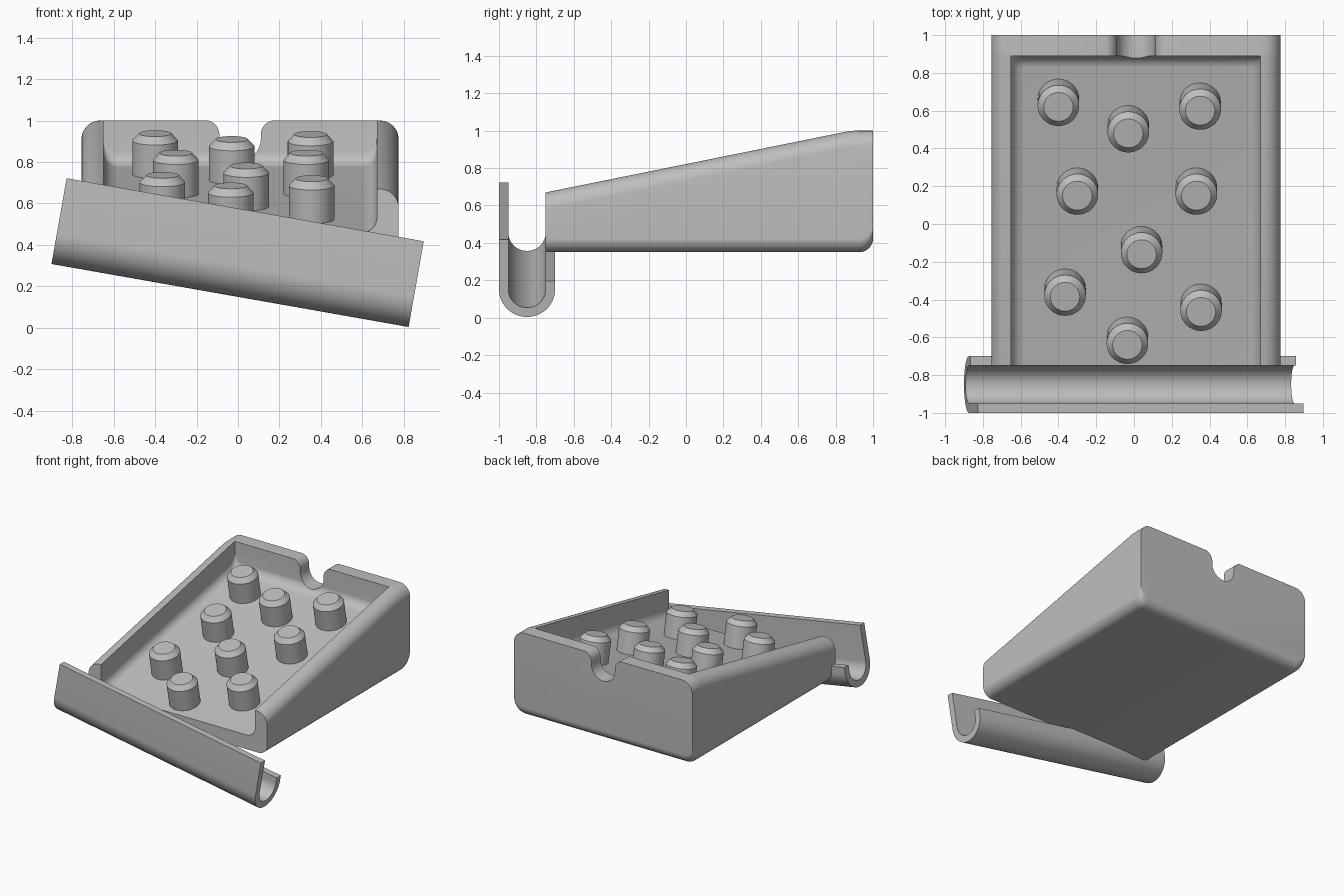
import bpy, bmesh
from math import sin, cos, pi, radians, atan
from mathutils import Matrix, Vector

old = bpy.data.objects.get("Cube")
if old:
    bpy.data.objects.remove(old)

grey = bpy.data.materials.new("plain grey")
grey.use_nodes = True
colour = (0.52, 0.52, 0.52, 1)
grey.diffuse_color = colour
grey.node_tree.nodes["Principled BSDF"].inputs["Base Color"].default_value = colour

MID = 0.01                 # centre line of the tray
FRONT, BACK, INNER = -0.75, 1.0, 0.89
SLOPE = 0.2
TILT = atan(SLOPE)


def arc(cx, cz, r, a0, a1, n=12):
    """Points of an arc, angles in degrees."""
    steps = [radians(a0 + (a1 - a0) * i / n) for i in range(n + 1)]
    return [(cx + r * cos(a), cz + r * sin(a)) for a in steps]


def loft(name, rings):
    """Closed solid through rings of equal point count."""
    bm = bmesh.new()
    loops = [[bm.verts.new(p) for p in ring] for ring in rings]
    n = len(loops[0])
    for a, b in zip(loops, loops[1:]):
        for i in range(n):
            j = (i + 1) % n
            bm.faces.new((a[i], a[j], b[j], b[i]))
    bm.faces.new(loops[0])
    bm.faces.new(loops[-1])
    bmesh.ops.recalc_face_normals(bm, faces=bm.faces)
    mesh = bpy.data.meshes.new(name)
    bm.to_mesh(mesh)
    bm.free()
    mesh.materials.append(grey)
    obj = bpy.data.objects.new(name, mesh)
    bpy.context.collection.objects.link(obj)
    return obj


def select(obj):
    bpy.ops.object.select_all(action='DESELECT')
    obj.select_set(True)
    bpy.context.view_layer.objects.active = obj


def smooth(obj):
    select(obj)
    bpy.ops.object.shade_smooth_by_angle(angle=radians(28))


def cut(obj, cutter):
    mod = obj.modifiers.new("cut", 'BOOLEAN')
    mod.operation = 'DIFFERENCE'
    mod.solver = 'EXACT'
    mod.object = cutter
    select(obj)
    bpy.ops.object.modifier_apply(modifier=mod.name)
    bpy.data.objects.remove(cutter)


def section(y, x0, x1, z0, z1, low, high):
    """Rectangle across the tray with rounded lower and upper corners."""
    pts = (arc(x0 + low, z0 + low, low, 180, 270)
           + arc(x1 - low, z0 + low, low, 270, 360)
           + arc(x1 - high, z1 - high, high, 0, 90)
           + arc(x0 + high, z1 - high, high, 90, 180))
    return [(x, y, z) for x, z in pts]


def rim(y):
    return min(1.0, 0.67 + SLOPE * (y - FRONT) * 1.01)


def floor(y):
    return 0.46 + SLOPE * (y - FRONT)


def rounding(end, r, n=10):
    """Station y and bottom lift for a fillet that finishes at end."""
    angles = [pi / 2 * i / n for i in range(n + 1)]
    return [(end - r + r * sin(a), r * (1 - cos(a))) for a in angles]


# Tray body: wedge with rounded long edges and rounded lower back edge
R = 0.075
stations = [(FRONT, 0), (0.88, 0)] + rounding(BACK, R)
tray = loft("tray_body", [section(y, MID - 0.765, MID + 0.765, 0.35 + up, rim(y), R, 0.09)
                          for y, up in stations])

# Sloping cavity, open at the front
stations = [(FRONT - 0.2, 0)] + rounding(INNER, 0.06)
cavity = loft("cavity_cutter", [section(y, MID - 0.66, MID + 0.66, floor(y) + up, 1.4, 0.07, 0.01)
                                for y, up in stations])
cut(tray, cavity)

# Flared notch in the back wall
outline = (arc(MID - 0.17, 0.932, 0.07, 90, 0) + arc(MID, 0.91, 0.1, 180, 360, 24)
           + arc(MID + 0.17, 0.932, 0.07, 180, 90)
           + [(MID + 0.17, 1.2), (MID - 0.17, 1.2)])
notch = loft("notch_cutter", [[(x, y, z) for x, z in outline] for y in (0.8, 1.2)])
cut(tray, notch)
smooth(tray)

# Chamfered pegs standing square to the sloping floor, given by top centres
peg_tops = [(-0.40, 0.62), (0.35, 0.60), (-0.03, 0.48), (-0.30, 0.15), (0.33, 0.15),
            (0.04, -0.16), (-0.365, -0.385), (0.355, -0.465), (-0.035, -0.64)]
HEIGHT = 0.2
for number, (px, py) in enumerate(peg_tops, 1):
    base_y = py + HEIGHT * sin(TILT)
    place = Matrix.Translation((px, base_y, floor(base_y))) @ Matrix.Rotation(TILT, 4, 'X')
    rings = []
    for r, h in ((0.11, -0.03), (0.11, HEIGHT - 0.035), (0.078, HEIGHT)):
        rings.append([place @ Vector((x, y, h)) for x, y in arc(0, 0, r, 0, 352.5, 47)])
    smooth(loft(f"peg_{number}", rings))

# Tilted gutter: J profile with a tall front wall and a low back wall
HIGH, LOW = 0.42, 0.195
profile = ([(-1.0, HIGH)] + arc(-0.85, 0.15, 0.15, 180, 360, 32) + [(-0.70, LOW), (-0.75, LOW)]
           + arc(-0.85, 0.15, 0.10, 360, 180, 32) + [(-0.95, HIGH)])
place = Matrix.Translation((-0.90, 0, 0.308)) @ Matrix.Rotation(radians(10), 4, 'Y')
gutter = loft("gutter", [[place @ Vector((x, y, z)) for y, z in profile] for x in (0, 1.75)])
smooth(gutter)
